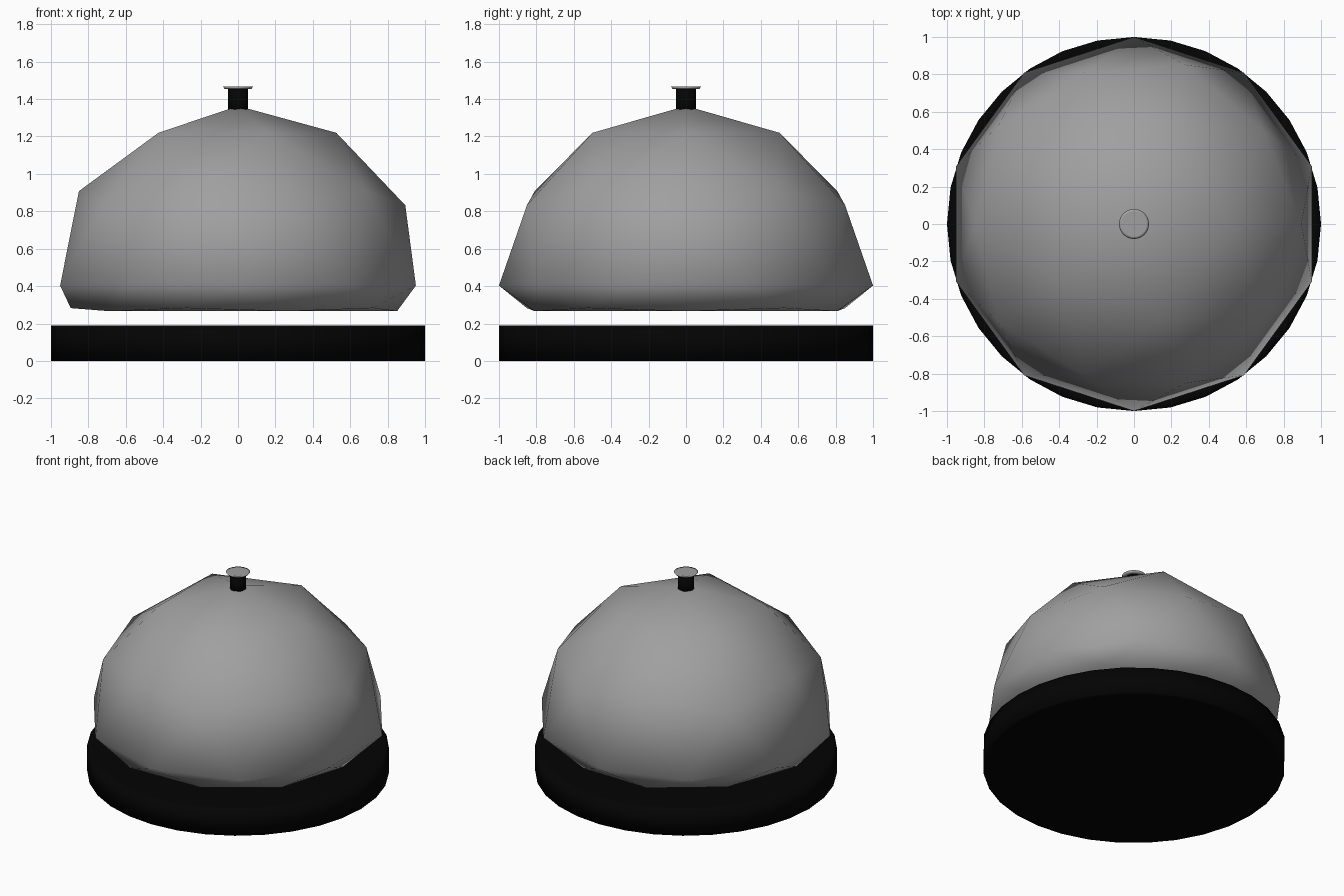
import bpy, bmesh

if "Cube" in bpy.data.objects:
    bpy.data.objects.remove(bpy.data.objects["Cube"])


def material(name, value):
    m = bpy.data.materials.new(name)
    m.diffuse_color = (value, value, value, 1)
    m.use_nodes = True
    m.node_tree.nodes["Principled BSDF"].inputs["Base Color"].default_value = m.diffuse_color
    return m


black = material("black_plastic", 0.001)
steel = material("grey_metal", 0.35)


def finish(bm, name, mat):
    bmesh.ops.recalc_face_normals(bm, faces=bm.faces)
    for f in bm.faces:
        f.smooth = True
    me = bpy.data.meshes.new(name)
    bm.to_mesh(me)
    bm.free()
    me.materials.append(mat)
    ob = bpy.data.objects.new(name, me)
    bpy.context.collection.objects.link(ob)
    return ob


def disc(name, r_low, r_high, z0, z1, mat, inset, sides=32):
    # Smooth cylinder; the inset ring keeps the middle of each cap flat
    bm = bmesh.new()
    bmesh.ops.create_cone(bm, cap_ends=True, segments=sides,
                          radius1=r_low, radius2=r_high, depth=z1 - z0)
    bmesh.ops.translate(bm, verts=bm.verts, vec=(0, 0, (z0 + z1) / 2))
    caps = [f for f in bm.faces if len(f.verts) > 4]
    bmesh.ops.inset_individual(bm, faces=caps, thickness=inset)
    return finish(bm, name, mat)


# Black round base
disc("base", 1.0, 1.0, 0.0, 0.19, black, 0.03)

# Bell dome: low-poly sphere with its lower half squashed nearly flat
bm = bmesh.new()
bmesh.ops.create_icosphere(bm, subdivisions=2, radius=1.0)
for v in bm.verts:
    z = v.co.z
    v.co.z = 0.403 + (0.96 * z if z > 0 else max(0.27 * z, -0.137))
finish(bm, "bell_dome", steel)

# Plunger stem and its button
disc("plunger_stem", 0.053, 0.053, 1.30, 1.458, black, 0.01)
disc("plunger_button", 0.07, 0.08, 1.453, 1.466, steel, 0.014)
